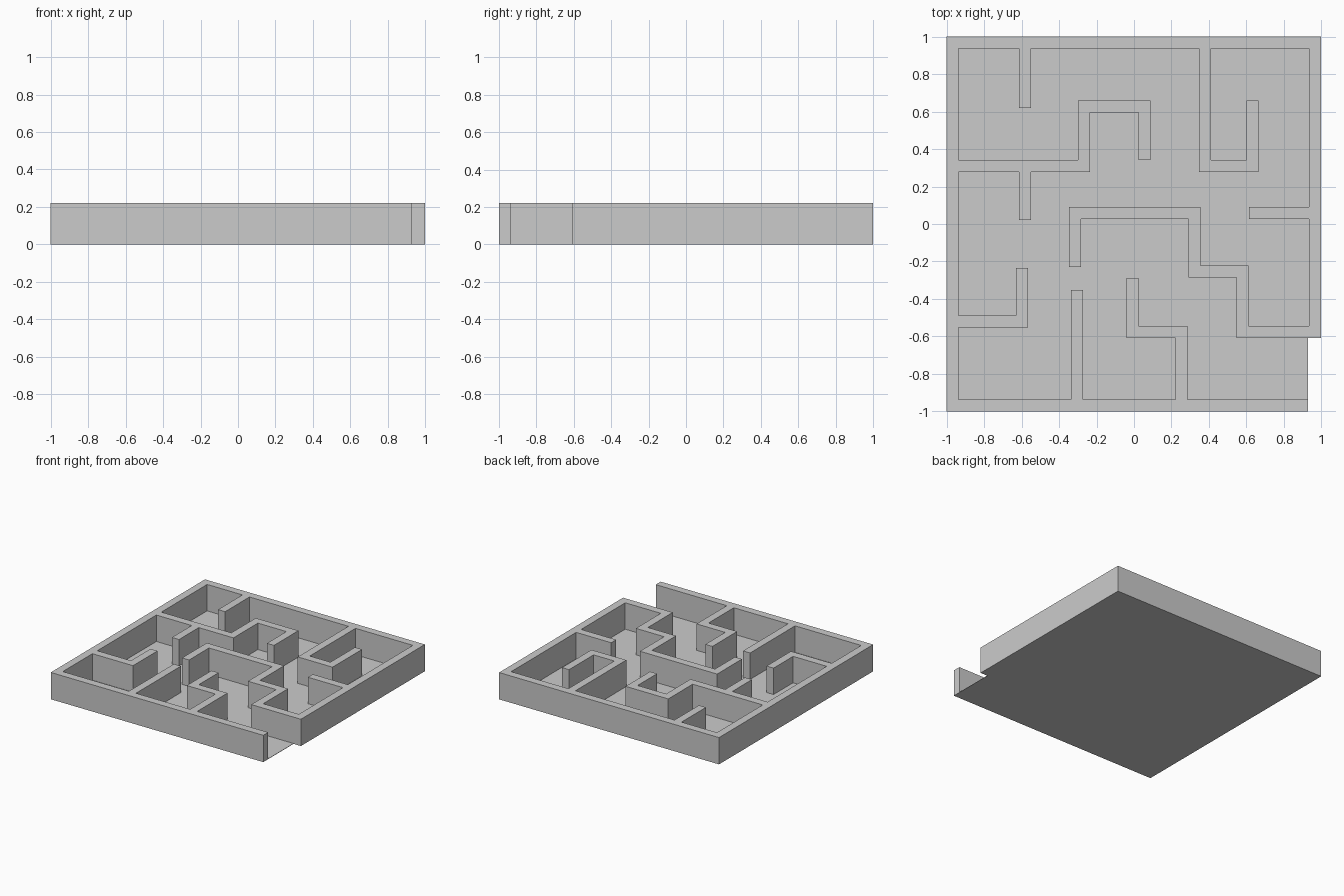
import bpy, bmesh, math

if "Cube" in bpy.data.objects:
    bpy.data.objects.remove(bpy.data.objects["Cube"])

H, T = 0.22, 0.032          # wall height, half wall thickness
E = 0.968                   # centreline of the outer walls

# Wall centrelines seen from above
paths = [
    # outer wall, continuing into the maze from the exit
    [(0.93, -E), (-E, -E), (-E, E), (E - .003, E), (E - .003, -.576), (.578, -.576),
     (.578, -.253), (.322, -.253), (.322, .06), (-.315, .06), (-.315, -.23)],
    [(-.583, E), (-.583, .62)],
    [(-E, .31), (-.268, .31), (-.268, .627), (.055, .627), (.055, .342)],
    [(-.583, .31), (-.583, .022)],
    [(.38, E), (.38, .31), (.632, .31), (.632, .66)],
    [(E - .003, .06), (.615, .06)],
    [(-E, -.52), (-.599, -.52), (-.599, -.235)],
    [(-.303, -E), (-.303, -.353)],
    [(-.007, -.287), (-.007, -.576), (.253, -.576), (.253, -E)],
]


def segment_rects(path):
    """One rectangle per segment, lengthened by T at inner corners."""
    n = len(path) - 1
    for i in range(n):
        (ax, ay), (bx, by) = path[i], path[i + 1]
        d = math.hypot(bx - ax, by - ay)
        ux, uy = (bx - ax) / d, (by - ay) / d
        s, e = (T if i > 0 else 0), (T if i < n - 1 else 0)
        xs = (ax - ux * s, bx + ux * e)
        ys = (ay - uy * s, by + uy * e)
        px, py = abs(uy) * T, abs(ux) * T
        yield tuple(round(v, 4) for v in
                    (min(xs) - px, max(xs) + px, min(ys) - py, max(ys) + py))


def prism(name, faces_xy, z0, height, keep_bottom):
    """Merge flat faces, raise them, and clean up into one shell."""
    bm = bmesh.new()
    for pts in faces_xy:
        bm.faces.new([bm.verts.new((x, y, z0)) for x, y in pts])
    bmesh.ops.remove_doubles(bm, verts=bm.verts[:], dist=0.0001)
    base = bm.faces[:]
    geo = bmesh.ops.extrude_face_region(bm, geom=base, use_keep_orig=True)["geom"]
    up = [g for g in geo if isinstance(g, bmesh.types.BMVert)]
    bmesh.ops.translate(bm, verts=up, vec=(0, 0, height))
    bmesh.ops.recalc_face_normals(bm, faces=bm.faces[:])
    if not keep_bottom:
        low = [f for f in bm.faces if all(v.co.z < z0 + 1e-5 for v in f.verts)]
        bmesh.ops.delete(bm, geom=low, context='FACES')
    bmesh.ops.dissolve_limit(bm, angle_limit=0.01, verts=bm.verts[:], edges=bm.edges[:])
    me = bpy.data.meshes.new(name)
    bm.to_mesh(me)
    bm.free()
    ob = bpy.data.objects.new(name, me)
    bpy.context.collection.objects.link(ob)
    return ob


# Walls: union of the rectangles on their shared grid
rects = [r for p in paths for r in segment_rects(p)]
gx = sorted({v for r in rects for v in r[:2]})
gy = sorted({v for r in rects for v in r[2:]})
cells = []
for x0, x1 in zip(gx, gx[1:]):
    for y0, y1 in zip(gy, gy[1:]):
        cx, cy = (x0 + x1) / 2, (y0 + y1) / 2
        if any(a < cx < b and c < cy < d for a, b, c, d in rects):
            cells.append([(x0, y0), (x1, y0), (x1, y1), (x0, y1)])
prism("maze_walls", cells, 0, H, False)

# Thin floor with the notch at the exit
prism("maze_floor", [[(-1, -1), (.93, -1), (.93, -.608), (.997, -.608), (.997, 1), (-1, 1)]],
      0, 0.003, True)
